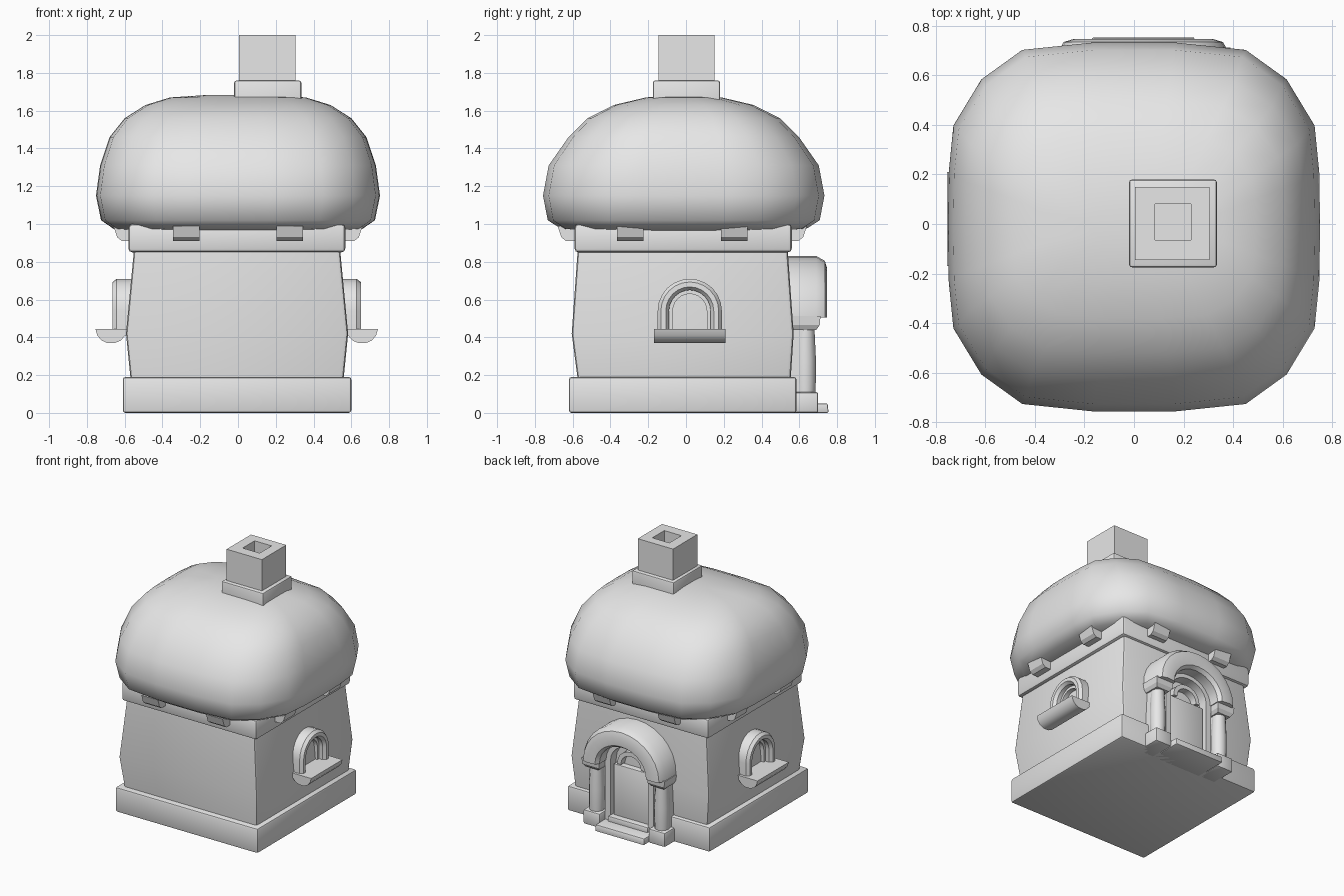
import bpy, bmesh, math

if "Cube" in bpy.data.objects:
    bpy.data.objects.remove(bpy.data.objects["Cube"], do_unlink=True)

GREY = (0.8, 0.8, 0.8, 1.0)
mat = bpy.data.materials.new("plain grey")
mat.use_nodes = True
mat.diffuse_color = GREY
for node in mat.node_tree.nodes:
    if node.type == 'BSDF_PRINCIPLED':
        node.inputs["Base Color"].default_value = GREY


def loft(name, rings, bevel=0.0, smooth=35, segments=2):
    """Skin a list of equal-sized closed rings and cap both ends."""
    bm = bmesh.new()
    loops = [[bm.verts.new(p) for p in ring] for ring in rings]
    n = len(loops[0])
    for a, b in zip(loops, loops[1:]):
        for i in range(n):
            j = (i + 1) % n
            bm.faces.new((a[i], a[j], b[j], b[i]))
    bm.faces.new(loops[0])
    bm.faces.new(loops[-1])
    bmesh.ops.recalc_face_normals(bm, faces=bm.faces)
    me = bpy.data.meshes.new(name)
    bm.to_mesh(me)
    bm.free()
    me.materials.append(mat)
    ob = bpy.data.objects.new(name, me)
    bpy.context.collection.objects.link(ob)
    bpy.ops.object.select_all(action='DESELECT')
    ob.select_set(True)
    bpy.context.view_layer.objects.active = ob
    if bevel:
        mod = ob.modifiers.new("bevel", 'BEVEL')
        mod.width, mod.segments, mod.limit_method = bevel, segments, 'ANGLE'
        mod.angle_limit = math.radians(40)
        bpy.ops.object.modifier_apply(modifier=mod.name)
    if smooth:
        bpy.ops.object.shade_smooth_by_angle(angle=math.radians(smooth))
    return ob


def rect(x0, x1, y0, y1, z):
    return [(x0, y0, z), (x1, y0, z), (x1, y1, z), (x0, y1, z)]


def box(name, x0, x1, y0, y1, z0, z1, bevel=0.0):
    return loft(name, [rect(x0, x1, y0, y1, z0), rect(x0, x1, y0, y1, z1)], bevel)


def arch(name, place, radius, rise, spring, foot, section, steps=12, bevel=0.0):
    """Sweep a section of (offset, depth) points along jambs and a half-round top."""
    rings = []
    path = [(0, foot)] if foot < spring else []
    path += [(math.pi * i / steps, spring) for i in range(steps + 1)]
    path += [(math.pi, foot)] if foot < spring else []
    for a, z in path:
        rings.append([place((radius + o) * math.cos(a),
                            z + (rise + o) * math.sin(a), d) for o, d in section])
    return loft(name, rings, bevel)


# Plinth and walls that swell at mid height
box("plinth", -0.61, 0.60, -0.62, 0.585, 0, 0.19, 0.014)
wall_levels = [(0.15, 0.56, -0.575, 0.55), (0.19, 0.565, -0.575, 0.555),
               (0.42, 0.588, -0.605, 0.57), (0.84, 0.548, -0.575, 0.54),
               (0.90, 0.545, -0.575, 0.54)]
loft("walls", [rect(-w - 0.005, w - 0.005, y0, y1, z) for z, w, y0, y1 in wall_levels],
     0.02, 30)
box("wall_band", -0.58, 0.568, -0.59, 0.56, 0.85, 1.0, 0.02)

# Puffy roof: rounded-square rings, narrowing into a ridge along x
quarter = [(1, 0.0), (0.995, 0.30), (0.97, 0.55), (0.82, 0.80), (0.60, 0.96), (0.22, 1)]
outline = (quarter + [(-x, y) for x, y in reversed(quarter)]
           + [(-x, -y) for x, y in quarter[1:]] + [(x, -y) for x, y in reversed(quarter[1:])])
roof_levels = [(0.965, 0.55, 0.55), (0.975, 0.66, 0.65), (1.02, 0.725, 0.72),
               (1.15, 0.752, 0.745), (1.31, 0.73, 0.715), (1.46, 0.68, 0.61),
               (1.56, 0.60, 0.51), (1.63, 0.49, 0.37), (1.67, 0.36, 0.20),
               (1.682, 0.18, 0.07)]
loft("roof", [[(x * hx, -0.012 + y * hy, z) for x, y in outline]
              for z, hx, hy in roof_levels], smooth=60)

# Chimney with a sunken flue
box("chimney_collar", -0.02, 0.335, -0.175, 0.18, 1.55, 1.76, 0.012)
flue = (0.085, 0.23, -0.065, 0.08)
stack = (0.005, 0.305, -0.145, 0.15)
loft("chimney_stack", [rect(*stack, 1.70), rect(*stack, 2.0), rect(*flue, 2.0),
                       rect(*flue, 1.78)], smooth=0)

# Wedge-ended rafters, two on each side
wedge = [(0.50, 0.91), (0.615, 0.91), (0.64, 0.93), (0.66, 0.99), (0.50, 0.99)]
for side in range(4):
    a = side * math.pi / 2
    c, s = round(math.cos(a)), round(math.sin(a))
    for mid in (-0.275, 0.275):
        rings = [[(d * c - t * s, d * s + t * c - 0.02, z) for d, z in wedge]
                 for t in (mid - 0.07, mid + 0.07)]
        loft("rafter", rings, smooth=0)

# Side windows: rounded surround, thin inner frame and half-round sill
tube = [(-0.03, 0.52), (-0.03, 0.635), (-0.013, 0.657), (0.013, 0.657),
        (0.03, 0.635), (0.03, 0.52)]
inner = [(-0.012, 0.52), (-0.012, 0.605), (0.012, 0.605), (0.012, 0.52)]
sill = [(0.54, 0.445), (0.748, 0.445), (0.738, 0.41), (0.715, 0.383), (0.685, 0.37),
        (0.645, 0.37), (0.615, 0.382), (0.59, 0.41), (0.54, 0.42)]
for side, sx in (("left", 1), ("right", -1)):
    def on_side(u, z, d):
        return (-0.007 + sx * d, 0.02 + u, z)
    arch(side + "_window_surround", on_side, 0.14, 0.14, 0.54, 0.43, tube)
    arch(side + "_window_frame", on_side, 0.102, 0.102, 0.54, 0.43, inner)
    loft(side + "_window_sill", [[on_side(u, z, d) for d, z in sill]
                                 for u in (-0.19, 0.19)], smooth=40)

# Doorway on the back wall
DX = 0.0375


def on_back(u, z, d):
    return (DX + u, d, z)


hood = [(-0.075, 0.50), (-0.075, 0.715), (-0.055, 0.742), (0.01, 0.747),
        (0.05, 0.735), (0.075, 0.69), (0.075, 0.50)]
arch("door_hood", on_back, 0.272, 0.245, 0.51, 0.505, hood, 14)
frame = [(-0.02, 0.50), (-0.02, 0.635), (0.025, 0.635), (0.025, 0.50)]
arch("door_frame", on_back, 0.18, 0.16, 0.51, 0.05, frame, 12)
lunette = [(-0.016, 0.50), (-0.016, 0.615), (0.016, 0.615), (0.016, 0.50)]
arch("door_lunette", on_back, 0.10, 0.09, 0.50, 0.49, lunette, 10)
box("door_panel", DX - 0.15, DX + 0.15, 0.50, 0.61, 0.04, 0.48, 0.006)
box("door_threshold", DX - 0.17, DX + 0.17, 0.50, 0.655, 0.03, 0.09, 0.01)

# Columns either side of the doorway
for side, sx in (("left", 1), ("right", -1)):
    cx = DX + sx * 0.2775
    box(side + "_column_base", cx - 0.07, cx + 0.07, 0.50, 0.70, -0.0, 0.11, 0.012)
    shaft = [(0.10, 0.052), (0.18, 0.056), (0.28, 0.056), (0.45, 0.048)]
    loft(side + "_column_shaft",
         [[(cx + r * math.cos(i * math.pi / 6), 0.632 + r * math.sin(i * math.pi / 6), z)
           for i in range(12)] for z, r in shaft], smooth=40)
    box(side + "_column_back", cx - 0.045, cx + 0.045, 0.50, 0.632, 0.10, 0.45)
    loft(side + "_column_capital",
         [rect(cx - w, cx + w, 0.50, y, z) for z, w, y in
          ((0.44, 0.055, 0.69), (0.465, 0.07, 0.708), (0.512, 0.075, 0.712))], smooth=0)

# Doorstep
loft("doorstep", [rect(-0.17, 0.245, 0.50, 0.755, 0), rect(-0.17, 0.245, 0.50, 0.75, 0.05)],
     0.008)
